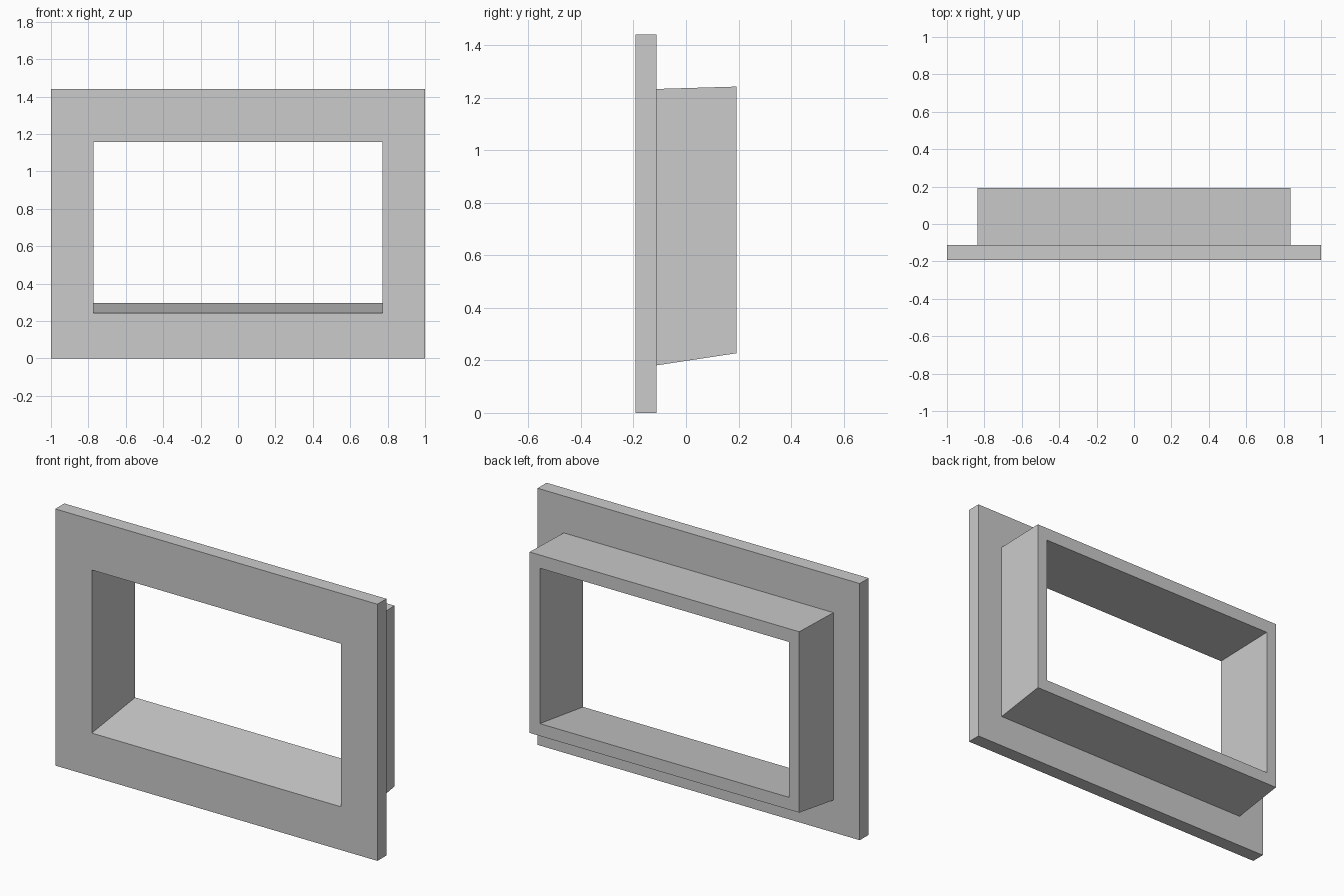
import bpy, bmesh

if "Cube" in bpy.data.objects:
    bpy.data.objects.remove(bpy.data.objects["Cube"])

# Rectangular section rings, in order around the frame profile:
# (half width, y, bottom z, top z)
SECTIONS = [
    (0.773, -0.192, 0.243, 1.158),  # opening, front edge
    (1.000, -0.192, 0.000, 1.440),  # flange, front outer edge
    (1.000, -0.112, 0.000, 1.440),  # flange, back outer edge
    (0.837, -0.112, 0.181, 1.233),  # sleeve root
    (0.837, 0.192, 0.227, 1.242),   # sleeve, back outer edge
    (0.773, 0.192, 0.296, 1.168),   # opening, back edge
]


def ring(bm, w, y, z0, z1):
    return [bm.verts.new(p) for p in ((-w, y, z0), (w, y, z0), (w, y, z1), (-w, y, z1))]


# Window frame: flange and sloped sleeve as one closed shell
bm = bmesh.new()
rings = [ring(bm, *s) for s in SECTIONS]
for a, b in zip(rings, rings[1:] + rings[:1]):
    for i in range(4):
        j = (i + 1) % 4
        bm.faces.new((a[i], a[j], b[j], b[i]))
bmesh.ops.recalc_face_normals(bm, faces=bm.faces)

mesh = bpy.data.meshes.new("window_frame")
bm.to_mesh(mesh)
bm.free()
bpy.context.collection.objects.link(bpy.data.objects.new("window_frame", mesh))
